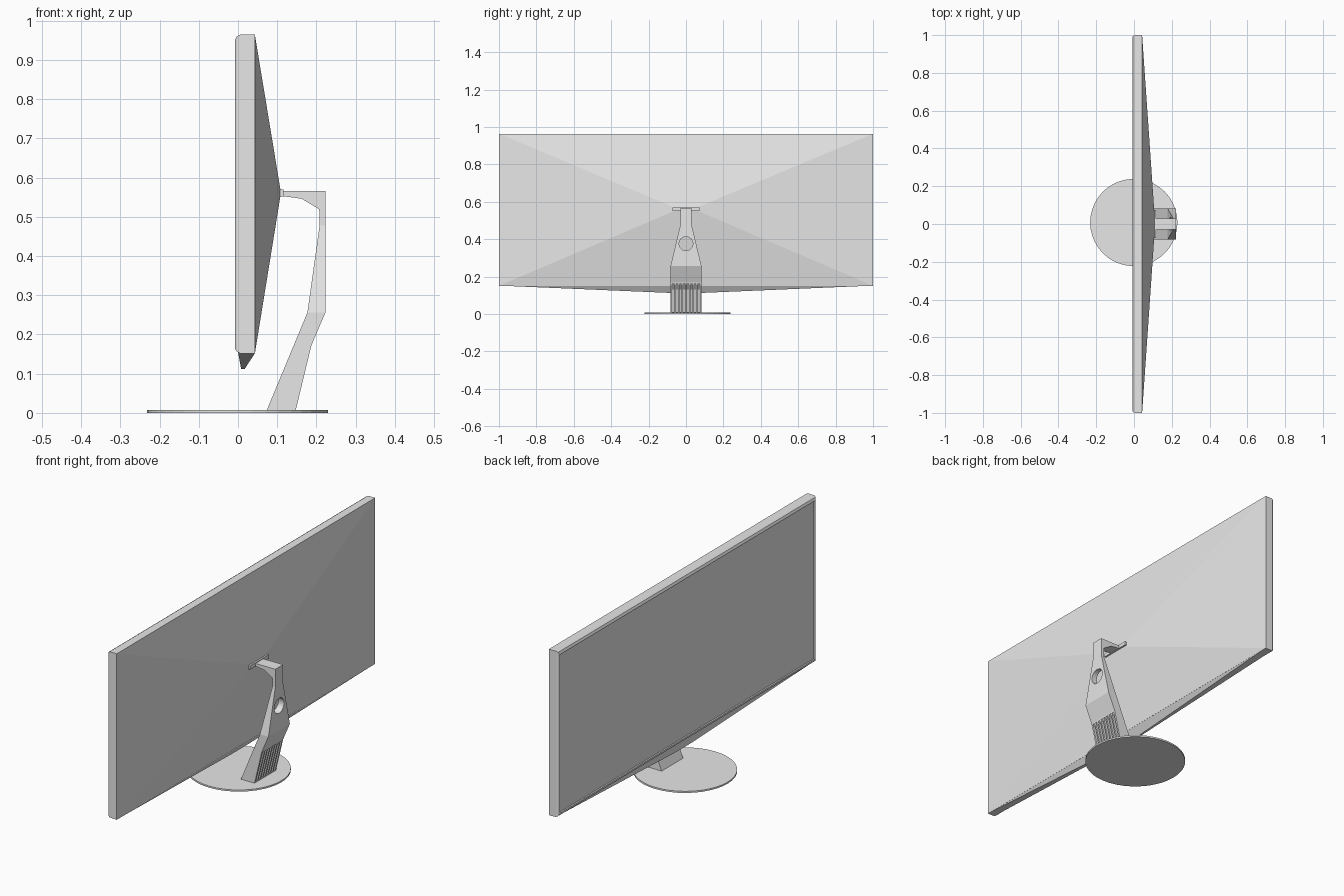
import bpy, bmesh, math
from mathutils import Matrix

if "Cube" in bpy.data.objects:
    bpy.data.objects.remove(bpy.data.objects["Cube"])

grey = bpy.data.materials.new("plain grey")
grey.diffuse_color = (0.8, 0.8, 0.8, 1)
grey.use_nodes = True
grey.node_tree.nodes["Principled BSDF"].inputs["Base Color"].default_value = grey.diffuse_color


def finish(name, bm):
    bmesh.ops.recalc_face_normals(bm, faces=bm.faces[:])
    mesh = bpy.data.meshes.new(name)
    bm.to_mesh(mesh)
    bm.free()
    mesh.materials.append(grey)
    obj = bpy.data.objects.new(name, mesh)
    bpy.context.collection.objects.link(obj)
    return obj


def loft(bm, rings):
    """Skin a row of equal-length point rings and cap both ends."""
    rows = [[bm.verts.new(p) for p in ring] for ring in rings]
    for a, b in zip(rows, rows[1:]):
        n = len(a)
        for i in range(n):
            j = (i + 1) % n
            bm.faces.new((a[i], a[j], b[j], b[i]))
    bm.faces.new(rows[0])
    bm.faces.new(rows[-1])


def rect_yz(x, hy, z0, z1):
    return [(x, -hy, z0), (x, hy, z0), (x, hy, z1), (x, -hy, z1)]


def cut(obj, cutter):
    mod = obj.modifiers.new("cut", 'BOOLEAN')
    mod.operation = 'DIFFERENCE'
    mod.solver = 'EXACT'
    mod.object = cutter
    bpy.context.view_layer.objects.active = obj
    bpy.ops.object.modifier_apply(modifier=mod.name)
    bpy.data.objects.remove(cutter)


# Display: recessed screen, rounded bezel, rim, pyramid-shaped back
bm = bmesh.new()
loft(bm, [rect_yz(*r) for r in (
    (-0.004, 0.982, 0.172, 0.942),
    (-0.008, 0.985, 0.169, 0.945),
    (-0.008, 0.990, 0.165, 0.949),
    (-0.004, 0.996, 0.157, 0.959),
    (0.005, 1.000, 0.152, 0.964),
    (0.043, 1.000, 0.151, 0.964),
    (0.108, 0.060, 0.552, 0.570))])
finish("display", bm)

# Chin: shallow wedge hanging under the display, deepest at the centre
bm = bmesh.new()
loft(bm, [
    [(0.000, -0.998, 0.156), (0.043, -0.998, 0.152),
     (0.043, 0.998, 0.152), (0.000, 0.998, 0.156)],
    [(0.008, -0.06, 0.112), (0.017, -0.06, 0.112),
     (0.017, 0.06, 0.112), (0.008, 0.06, 0.112)]])
finish("chin", bm)

# Mounting bar at the tip of the back
bm = bmesh.new()
loft(bm, [rect_yz(0.104, 0.073, 0.552, 0.570),
          rect_yz(0.116, 0.073, 0.552, 0.570)])
finish("mounting_bar", bm)

# Stand: inner point, outer point, half width at each station
bm = bmesh.new()
stations = [
    ((0.110, 0.553), (0.110, 0.566), 0.030),
    ((0.162, 0.546), (0.162, 0.566), 0.030),
    ((0.207, 0.519), (0.223, 0.566), 0.030),
    ((0.208, 0.478), (0.223, 0.478), 0.030),
    ((0.177, 0.256), (0.223, 0.256), 0.083),
    ((0.142, 0.172), (0.187, 0.172), 0.083),
    ((0.073, 0.006), (0.147, 0.006), 0.083)]
loft(bm, [[(a[0], -w, a[1]), (b[0], -w, b[1]), (b[0], w, b[1]), (a[0], w, a[1])]
          for a, b, w in stations])
stand = finish("stand", bm)

# Round cable hole through the stand
bm = bmesh.new()
bmesh.ops.create_cone(bm, cap_ends=True, segments=24, radius1=0.037, radius2=0.037,
                      depth=0.3, matrix=Matrix.Translation((0.2, 0, 0.376))
                      @ Matrix.Rotation(math.pi / 2, 4, 'Y'))
cut(stand, finish("hole_cutter", bm))

# Row of slots in the lower back of the stand
bm = bmesh.new()
slot = [(0.205, 0.166), (0.183, 0.166), (0.150, 0.130), (0.112, 0.012), (0.20, 0.012)]
for i in range(8):
    y = (i - 3.5) * 0.0195
    loft(bm, [[(x, y + s * 0.006, z) for x, z in slot] for s in (-1, 1)])
cut(stand, finish("slot_cutter", bm))

# Round foot
bm = bmesh.new()
bmesh.ops.create_cone(bm, cap_ends=True, segments=40, radius1=0.231, radius2=0.231,
                      depth=0.008, matrix=Matrix.Translation((-0.001, 0.008, 0.004)))
finish("foot", bm)
